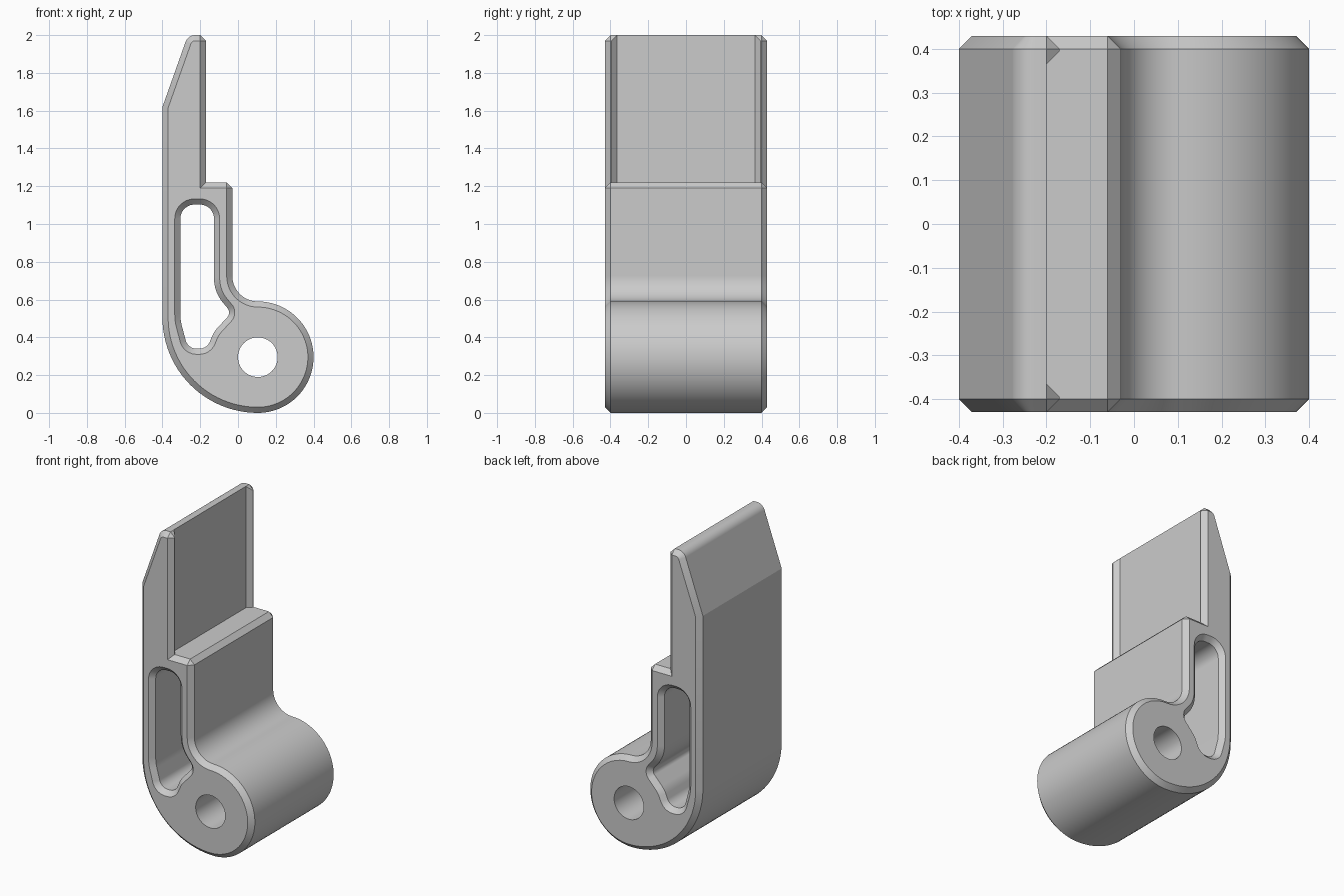
import bpy
import bmesh
from math import atan2, cos, tan, radians
from mathutils import Matrix, Vector

HALF, BEVEL = 0.43, 0.03   # half depth and edge chamfer

if "Cube" in bpy.data.objects:
    bpy.data.objects.remove(bpy.data.objects["Cube"])

grey = bpy.data.materials.new("plain grey")
grey.use_nodes = True
colour = (0.6, 0.6, 0.6, 1)
grey.diffuse_color = colour
grey.node_tree.nodes["Principled BSDF"].inputs["Base Color"].default_value = colour


def outline(corners, inset=0.0):
    """Anticlockwise rounded polygon, offset inwards; corners are (x, z, radius, steps)."""
    pts, n = [], len(corners)
    pos = [Vector(c[:2]) for c in corners]
    for i, (x, z, r, steps) in enumerate(corners):
        a = (pos[i] - pos[i - 1]).normalized()
        b = (pos[(i + 1) % n] - pos[i]).normalized()
        turn = atan2(a.x * b.y - a.y * b.x, a.dot(b))
        side = 1 if turn > 0 else -1
        half = abs(turn) / 2
        toward = (b - a).normalized() * side      # left-hand mitre direction
        p = pos[i] + toward * inset / cos(half)
        if r > 0:
            r = max(0, r - inset * side)
        start = p - a * r * tan(half)
        centre = p + toward * side * r / cos(half)
        for k in range(steps + 1):
            pts.append(centre + Matrix.Rotation(turn * k / steps, 2) @ (start - centre))
    return pts


def add_wall(bm, corners, levels):
    """Skin an outline through (y, inset) levels."""
    rings = [[bm.verts.new((p.x, y, p.y)) for p in outline(corners, inset)]
             for y, inset in levels]
    for r0, r1 in zip(rings, rings[1:]):
        for i in range(len(r0)):
            bm.faces.new((r0[i - 1], r0[i], r1[i], r1[i - 1]))


def chamfered(d):
    return [(-HALF, d), (BEVEL - HALF, 0), (HALF - BEVEL, 0), (HALF, d)]


def make_object(name, bm):
    bmesh.ops.recalc_face_normals(bm, faces=bm.faces)
    mesh = bpy.data.meshes.new(name)
    bm.to_mesh(mesh)
    bm.free()
    mesh.materials.append(grey)
    obj = bpy.data.objects.new(name, mesh)
    bpy.context.collection.objects.link(obj)
    return obj


# Side profiles: hub, stepped neck and tapered blade
body = [(-0.4, 0, 0.505, 24), (0.4, 0, 0.295, 20), (0.4, 0.59, 0.295, 20),
        (-0.03, 0.59, 0.135, 14), (-0.03, 1.22, BEVEL, 1), (-0.17, 1.22, 0, 1),
        (-0.17, 2, BEVEL, 1), (-0.265, 2, 0.055, 10), (-0.4, 1.62, 0, 1)]
slot = [(-0.305, 1.103, 0.075, 12), (-0.305, 0.49, 0.25, 5), (-0.265, 0.34, 0.06, 10),
        (-0.165, 0.34, 0.06, 10), (-0.127, 0.43, 0.15, 5), (-0.035, 0.53, 0.037, 12),
        (-0.127, 0.64, 0.2, 8), (-0.127, 1.103, 0.075, 12)]
R = 0.105
bore = [(R + sx * R, 0.295 + sz * R, R, 12) for sx, sz in ((-1, -1), (1, -1), (1, 1), (-1, 1))]

# Walls of the body, slot and pin bore, then the flat ends
bm = bmesh.new()
add_wall(bm, body, chamfered(BEVEL))
add_wall(bm, slot, chamfered(-BEVEL))
add_wall(bm, bore, [(-HALF, 0), (HALF, 0)])
bmesh.ops.remove_doubles(bm, verts=bm.verts, dist=1e-4)
for end in (-HALF, HALF):
    rim = [e for e in bm.edges if e.is_boundary
           and all(abs(v.co.y - end) < 1e-4 for v in e.verts)]
    bmesh.ops.triangle_fill(bm, edges=rim, use_beauty=True)
bracket = make_object("slotted_bracket", bm)

# Recess in the blade face, leaving a thin ridge along each end
bm = bmesh.new()
floor = [bm.verts.new((x, y, 1.22)) for x, y in
         ((-0.2, -0.365), (-0.15, -0.415), (-0.15, 0.415), (-0.2, 0.365))]
face = bm.faces.new(floor)
top = bmesh.ops.extrude_face_region(bm, geom=[face])["geom"]
bmesh.ops.translate(bm, vec=(0, 0, 0.9),
                    verts=[v for v in top if isinstance(v, bmesh.types.BMVert)])
cutter = make_object("blade_recess_cutter", bm)
cutter.hide_render = True

bpy.ops.object.select_all(action="DESELECT")
bracket.select_set(True)
bpy.context.view_layer.objects.active = bracket
cut = bracket.modifiers.new("recess", "BOOLEAN")
cut.operation, cut.solver, cut.object = "DIFFERENCE", "EXACT", cutter
bpy.ops.object.modifier_apply(modifier=cut.name)
bpy.data.objects.remove(cutter)

# Smooth curves with crisp chamfers
bpy.ops.object.shade_smooth_by_angle(angle=radians(15))
weighted = bracket.modifiers.new("weighted normals", "WEIGHTED_NORMAL")
weighted.keep_sharp = True
